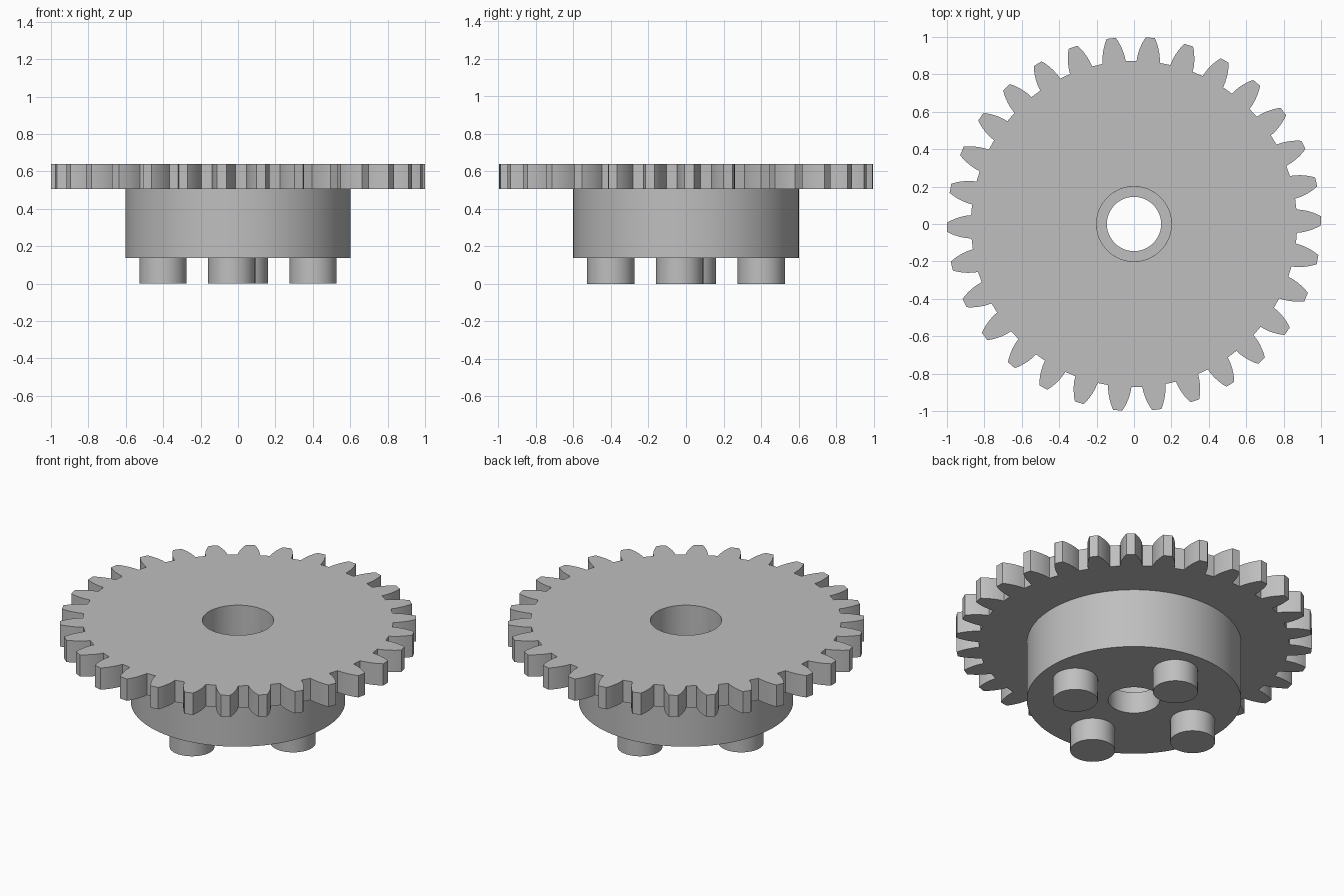
import bpy
import bmesh
from math import cos, sin, radians, pi, tau

cube = bpy.data.objects.get("Cube")
if cube:
    bpy.data.objects.remove(cube, do_unlink=True)

# Single grey material
grey = bpy.data.materials.new("plain grey")
grey.use_nodes = True
colour = (0.52, 0.52, 0.52, 1)
grey.diffuse_color = colour
grey.node_tree.nodes["Principled BSDF"].inputs["Base Color"].default_value = colour

# Main sizes
PIN_TOP, LEDGE, PLATE_BOTTOM, PLATE_TOP = 0.137, 0.27, 0.505, 0.64
BODY_R, BORE_R, SMALL_BORE_R = 0.602, 0.2, 0.145
PIN_R, PIN_CIRCLE, PIN_TURN = 0.126, 0.403, radians(-4.8)
TEETH, TOOTH_TURN = 30, radians(1)


def finish(obj):
    obj.data.materials.append(grey)
    bpy.ops.object.select_all(action="DESELECT")
    obj.select_set(True)
    bpy.context.view_layer.objects.active = obj
    bpy.ops.object.shade_smooth_by_angle(angle=radians(25))


def sweep(name, stations):
    """Join closed (radius, z) profiles placed at successive angles around z."""
    bm = bmesh.new()
    rings = [[bm.verts.new((r * cos(a), r * sin(a), z)) for r, z in profile]
             for a, profile in stations]
    for i, ring in enumerate(rings):
        following = rings[(i + 1) % len(rings)]
        for j in range(len(ring)):
            k = (j + 1) % len(ring)
            bm.faces.new((ring[j], following[j], following[k], ring[k]))
    bmesh.ops.recalc_face_normals(bm, faces=bm.faces)
    mesh = bpy.data.meshes.new(name)
    bm.to_mesh(mesh)
    bm.free()
    obj = bpy.data.objects.new(name, mesh)
    bpy.context.collection.objects.link(obj)
    finish(obj)


# Toothed plate: half a tooth as (radius, half angle in degrees), mirrored
flank = [(0.872, 4.1), (0.90, 3.8), (0.93, 3.3), (0.96, 2.6), (0.982, 2.0), (1.0, 1.4)]
tooth = [(r, -a) for r, a in flank] + [(r, a) for r, a in reversed(flank)]
plate = []
for n in range(TEETH):
    centre = n * tau / TEETH + TOOTH_TURN
    for r, a in tooth:
        plate.append((centre + radians(a), [(BORE_R, PLATE_BOTTOM), (r, PLATE_BOTTOM),
                                            (r, PLATE_TOP), (BORE_R, PLATE_TOP)]))
sweep("toothed_plate", plate)

# Hub with a stepped bore
hub_profile = [(SMALL_BORE_R, PIN_TOP), (BODY_R, PIN_TOP), (BODY_R, PLATE_BOTTOM),
               (BORE_R, PLATE_BOTTOM), (BORE_R, LEDGE), (SMALL_BORE_R, LEDGE)]
sweep("hub", [(i * tau / 96, hub_profile) for i in range(96)])

# Four drive pins under the hub
for n in range(4):
    a = PIN_TURN + n * pi / 2
    bpy.ops.mesh.primitive_cylinder_add(
        vertices=48, radius=PIN_R, depth=PIN_TOP,
        location=(PIN_CIRCLE * cos(a), PIN_CIRCLE * sin(a), PIN_TOP / 2))
    pin = bpy.context.object
    pin.name = f"drive_pin_{n + 1}"
    finish(pin)
